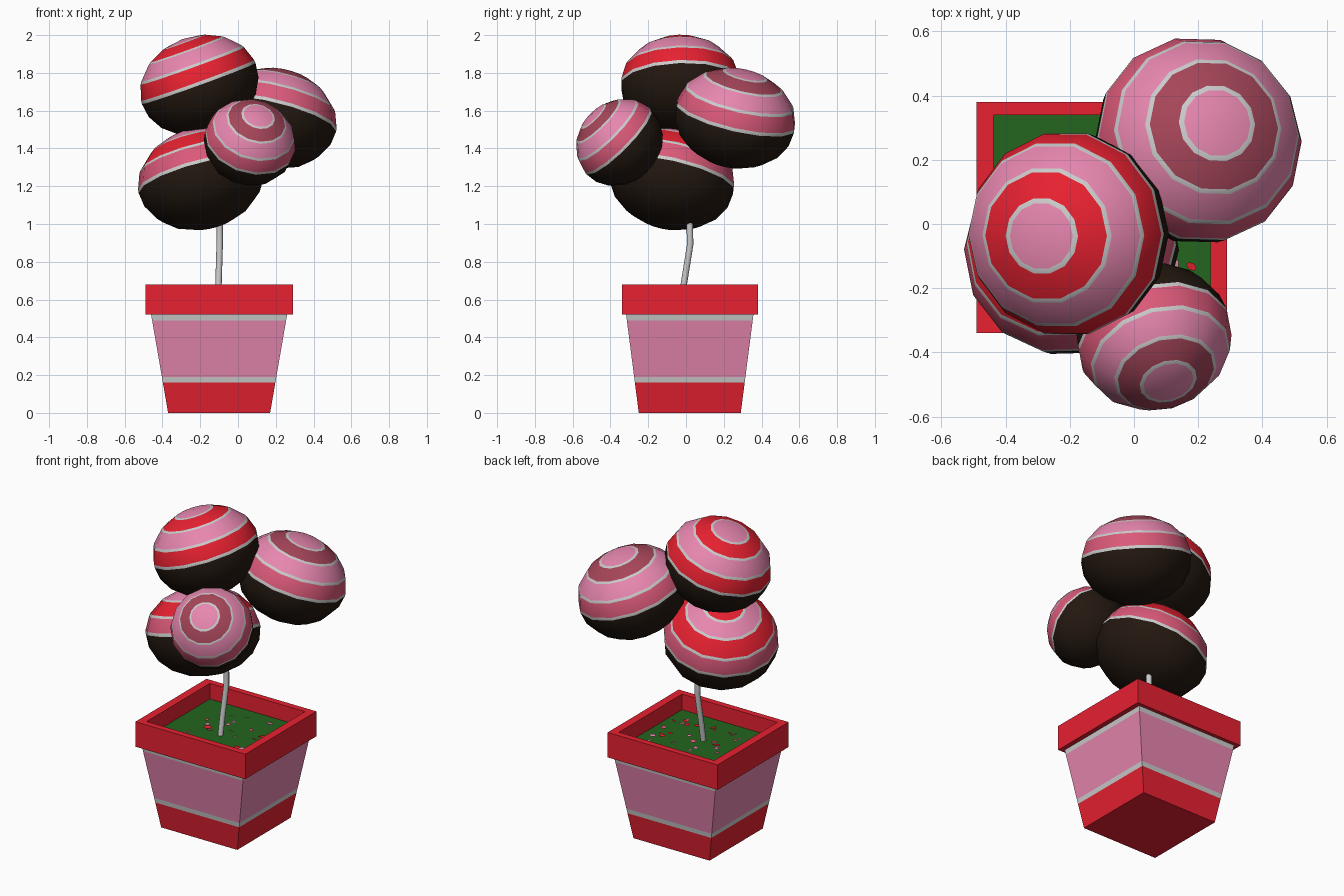
import bpy, bmesh, math, random
from mathutils import Vector, Matrix

if "Cube" in bpy.data.objects:
    bpy.data.objects.remove(bpy.data.objects["Cube"])

random.seed(4)
COLOURS = {
    "pink": (0.80, 0.24, 0.43), "red": (0.80, 0.015, 0.03), "rose": (0.38, 0.06, 0.10),
    "coral": (0.70, 0.10, 0.19), "grey": (0.52, 0.52, 0.52), "dark": (0.017, 0.009, 0.005),
    "green": (0.017, 0.13, 0.013),
}
MATS = {}
for name, rgb in COLOURS.items():
    MATS[name] = bpy.data.materials.new(name)
    MATS[name].diffuse_color = (*rgb, 1)


def finish(bm, name, colours, recalc=True):
    if recalc:
        bmesh.ops.recalc_face_normals(bm, faces=bm.faces)
    me = bpy.data.meshes.new(name)
    bm.to_mesh(me)
    bm.free()
    for c in colours:
        me.materials.append(MATS[c])
    ob = bpy.data.objects.new(name, me)
    bpy.context.collection.objects.link(ob)
    return ob


def smooth(ob, angle):
    bpy.ops.object.select_all(action='DESELECT')
    ob.select_set(True)
    bpy.context.view_layer.objects.active = ob
    bpy.ops.object.shade_smooth_by_angle(angle=math.radians(angle))


def bridge(bm, a, b, mat=0):
    for i in range(len(a)):
        j = (i + 1) % len(a)
        bm.faces.new((a[i], a[j], b[j], b[i])).material_index = mat


PX, PY = -0.10, 0.02  # pot centre


def rect(bm, hx, hy, z):
    return [bm.verts.new((PX + sx * hx, PY + sy * hy, z))
            for sx, sy in ((-1, -1), (1, -1), (1, 1), (-1, 1))]


# Tapered pot with stripes
bm = bmesh.new()
levels = [0, 0.16, 0.19, 0.49, 0.52]
loops = [rect(bm, 0.27 + 0.09 * z / 0.52, 0.27 + 0.067 * z / 0.52, z) for z in levels]
for i, m in enumerate((0, 1, 2, 1)):
    bridge(bm, loops[i], loops[i + 1], m)
bm.faces.new(loops[0])
bm.faces.new(loops[-1])
finish(bm, "pot_body", ["red", "grey", "pink"])

# Hollow square rim
bm = bmesh.new()
rim = [rect(bm, *p) for p in ((0.39, 0.36, 0.52), (0.39, 0.36, 0.68),
                              (0.338, 0.32, 0.68), (0.338, 0.32, 0.52))]
for i in range(4):
    bridge(bm, rim[i], rim[(i + 1) % 4])
finish(bm, "pot_rim", ["red"])

# Soil slab
bm = bmesh.new()
lo, hi = rect(bm, 0.338, 0.32, 0.53), rect(bm, 0.338, 0.32, 0.58)
bridge(bm, lo, hi)
bm.faces.new(lo)
bm.faces.new(hi)
finish(bm, "soil", ["green"])

# Fallen petals on the soil
bm = bmesh.new()
for k in range(34):
    mx = (Matrix.Translation((PX + random.uniform(-0.2, 0.28), PY + random.uniform(-0.25, 0.25), 0.59))
          @ Matrix.Rotation(random.uniform(0, 6.28), 4, 'Z')
          @ Matrix.Rotation(random.uniform(-0.35, 0.35), 4, 'X')
          @ Matrix.Diagonal((1, random.uniform(0.45, 0.8), 1, 1)))
    res = bmesh.ops.create_circle(bm, cap_ends=True, segments=6,
                                  radius=random.uniform(0.015, 0.026), matrix=mx)
    for f in {f for v in res["verts"] for f in v.link_faces}:
        f.material_index = k % 3
finish(bm, "petals", ["red", "pink", "coral"], recalc=False)

# Bent stem
bm = bmesh.new()
rings = [[bm.verts.new((x + 0.017 * math.cos(t * math.pi / 4), y + 0.017 * math.sin(t * math.pi / 4), z))
          for t in range(8)]
         for x, y, z in ((-0.105, -0.03, 0.56), (-0.103, -0.01, 0.69), (-0.097, 0.022, 0.89),
                         (-0.097, 0.02, 1.0), (-0.12, 0.0, 1.3))]
for a, b in zip(rings, rings[1:]):
    bridge(bm, a, b)
bm.faces.new(rings[0])
bm.faces.new(rings[-1])
smooth(finish(bm, "stem", ["grey"]), 50)


# Striped, slightly flattened balls with a dark underside
def ball(name, centre, axis, r, h, bands, n=14):
    bm = bmesh.new()
    angles = [19, 22, 39, 42, 62, 65.5, 84, 88, 105, 124, 143, 162]
    mats = [1, 2, 1, 3, 1, 4, 1, 5, 5, 5, 5]
    loops = [[bm.verts.new((r * math.sin(math.radians(a)) * math.cos(2 * math.pi * k / n),
                            r * math.sin(math.radians(a)) * math.sin(2 * math.pi * k / n),
                            h * math.cos(math.radians(a)))) for k in range(n)] for a in angles]
    for i, m in enumerate(mats):
        bridge(bm, loops[i], loops[i + 1], m)
    for loop, z, m in ((loops[0], h, 0), (loops[-1], -h, 5)):
        tip = bm.verts.new((0, 0, z))
        for k in range(n):
            bm.faces.new((loop[k], loop[(k + 1) % n], tip)).material_index = m
    rot = Vector((0, 0, 1)).rotation_difference(Vector(axis)).to_matrix().to_4x4()
    bm.transform(Matrix.Translation(centre) @ rot)
    cap, b1, b2, b3 = bands
    smooth(finish(bm, name, [cap, "grey", b1, b2, b3, "dark"]), 40)


ball("top_ball", (-0.205, -0.03, 1.735), (-0.34, -0.03, 0.94), 0.32, 0.26,
     ("pink", "red", "pink", "red"))
ball("back_ball", (0.2, 0.26, 1.56), (0.24, 0.22, 0.94), 0.327, 0.26,
     ("pink", "rose", "pink", "coral"))
ball("front_ball", (0.062, -0.352, 1.432), (0.22, -0.68, 0.68), 0.245, 0.215,
     ("pink", "rose", "pink", "coral"))
ball("lower_ball", (-0.195, -0.075, 1.24), (-0.25, 0.22, 0.94), 0.34, 0.265,
     ("red", "pink", "red", "coral"))

for m in bpy.data.materials:
    if m.users and not m.is_grease_pencil:
        m.use_nodes = True
        m.node_tree.nodes["Principled BSDF"].inputs["Base Color"].default_value = m.diffuse_color
